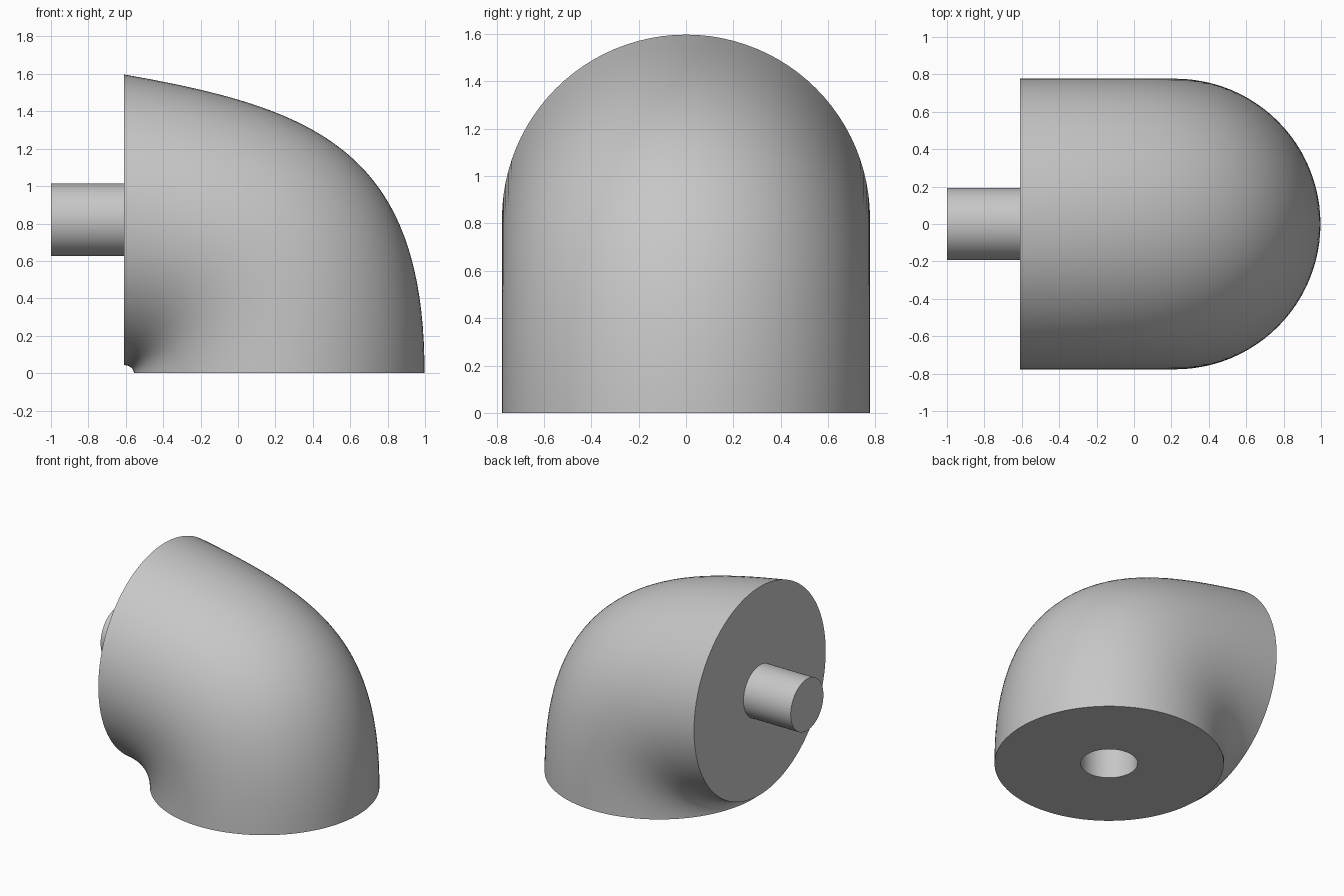
import bpy, bmesh, math
from mathutils import Vector

if "Cube" in bpy.data.objects:
    bpy.data.objects.remove(bpy.data.objects["Cube"])

SIDES, STEPS = 96, 40
RADIUS, PIN_RADIUS = 0.777, 0.193
BASE_X, END_X, END_Z = 0.22, -0.61, 0.82

grey = bpy.data.materials.new("grey")
grey.use_nodes = True
grey.diffuse_color = (0.57, 0.57, 0.57, 1)
grey.node_tree.nodes["Principled BSDF"].inputs["Base Color"].default_value = grey.diffuse_color

ANGLES = [2 * math.pi * i / SIDES for i in range(SIDES)]


def flat_ring(radius, z):
    """Horizontal circle around the socket axis."""
    return [Vector((BASE_X + radius * math.cos(a), radius * math.sin(a), z)) for a in ANGLES]


def upright_ring(radius, x):
    """Vertical circle around the pin axis."""
    return [Vector((x, radius * math.sin(a), END_Z + radius * math.cos(a))) for a in ANGLES]


def skin(name, rings):
    """Closed solid through a chain of rings, capped at both ends."""
    bm = bmesh.new()
    loops = [[bm.verts.new(p) for p in ring] for ring in rings]
    for low, high in zip(loops, loops[1:]):
        for i in range(SIDES):
            j = (i + 1) % SIDES
            bm.faces.new((low[i], low[j], high[j], high[i]))
    bm.faces.new(loops[0])
    bm.faces.new(loops[-1])
    bmesh.ops.recalc_face_normals(bm, faces=bm.faces)
    mesh = bpy.data.meshes.new(name)
    bm.to_mesh(mesh)
    bm.free()
    mesh.materials.append(grey)
    obj = bpy.data.objects.new(name, mesh)
    bpy.context.scene.collection.objects.link(obj)
    bpy.ops.object.select_all(action='DESELECT')
    obj.select_set(True)
    bpy.context.view_layer.objects.active = obj
    bpy.ops.object.shade_smooth_by_angle(angle=math.radians(35))
    return obj


# Handles of the bend on its outer and inner side, blended around the ring
OUTER = Vector((1, 0, 1.2)), Vector((0.4, 0, 1.42))
INNER = Vector((BASE_X - RADIUS, 0, 0.028)), Vector((END_X + 0.025, 0, END_Z - RADIUS))
start, end = flat_ring(RADIUS, 0), upright_ring(RADIUS, END_X)


def bend_ring(t):
    ring = []
    for a, p0, p3 in zip(ANGLES, start, end):
        blend = (1 + math.cos(a)) / 2
        p1, p2 = (i.lerp(o, blend) for i, o in zip(INNER, OUTER))
        s = 1 - t
        p = s**3 * p0 + 3 * s * s * t * p1 + 3 * s * t * t * p2 + t**3 * p3
        p.y = p0.y
        ring.append(p)
    return ring


# Elbow body with a round socket in the base
socket = [flat_ring(PIN_RADIUS, 0.4), flat_ring(PIN_RADIUS, 0)]
skin("elbow_body", socket + [bend_ring(k / STEPS) for k in range(STEPS + 1)])

# Pin on the upright end face
skin("pin", [upright_ring(PIN_RADIUS, END_X + 0.02), upright_ring(PIN_RADIUS, -1)])
